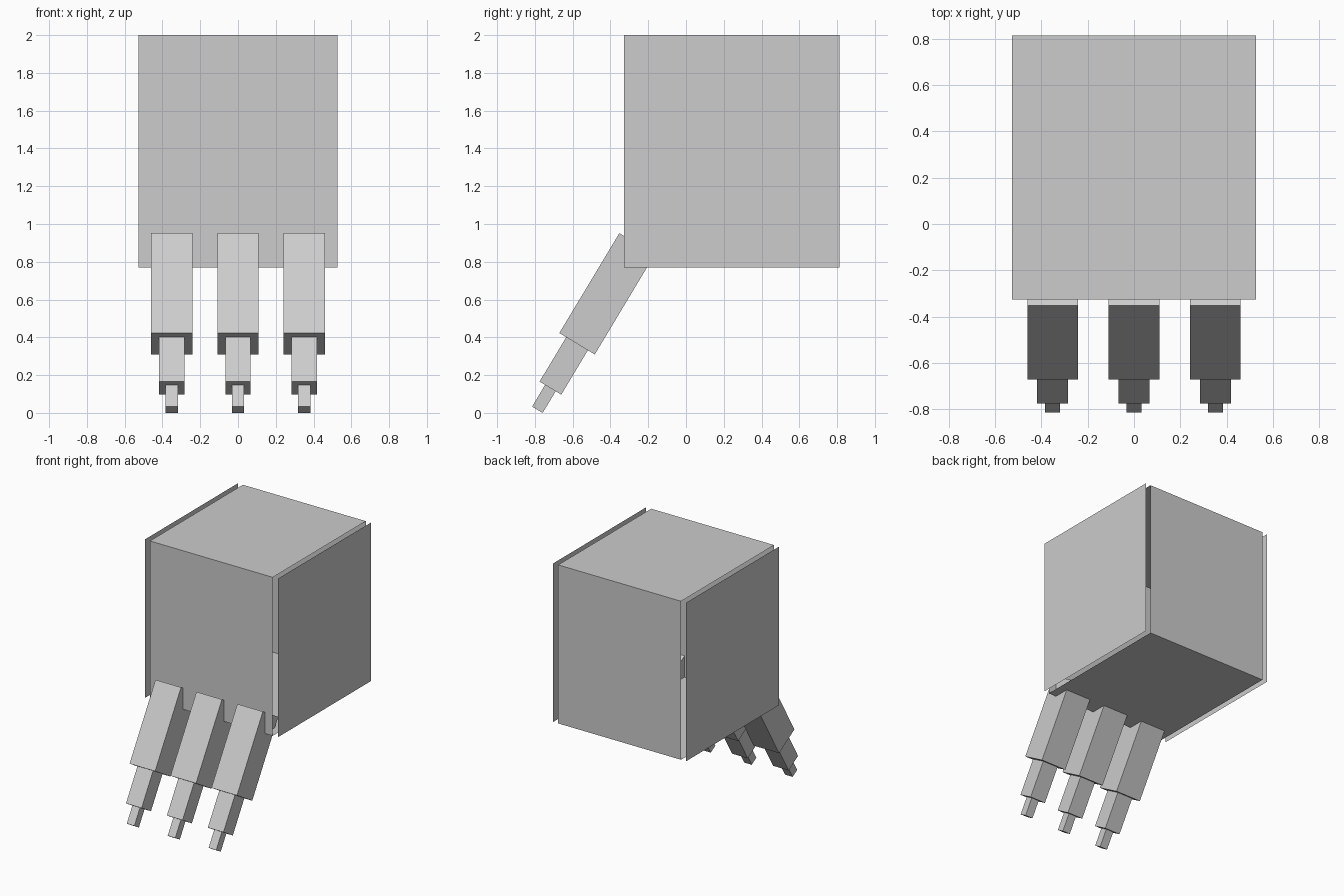
import bpy, bmesh, math
from mathutils import Matrix, Vector

if "Cube" in bpy.data.objects:
    bpy.data.objects.remove(bpy.data.objects["Cube"])

grey = bpy.data.materials.new("light_grey")
grey.diffuse_color = (0.604, 0.604, 0.604, 1)
grey.use_nodes = True
grey.node_tree.nodes["Principled BSDF"].inputs["Base Color"].default_value = grey.diffuse_color


def finish(bm, name):
    me = bpy.data.meshes.new(name)
    bm.to_mesh(me)
    bm.free()
    me.materials.append(grey)
    ob = bpy.data.objects.new(name, me)
    bpy.context.collection.objects.link(ob)
    return ob


# Body extents: side plates stand slightly outside the other four
X_IN, X_OUT = 0.527, 0.57
Y0, Y1 = -0.327, 0.813
Z0, Z1 = 0.771, 2.0
YM, ZM = (Y0 + Y1) / 2, (Z0 + Z1) / 2
HY, HZ = (Y1 - Y0) / 2, (Z1 - Z0) / 2


def plate(name, centre, u, v):
    """Thin sheet spanned by half-vectors u and v; normal is u x v."""
    c, u, v = Vector(centre), Vector(u), Vector(v)
    bm = bmesh.new()
    bm.faces.new([bm.verts.new(p) for p in (c - u - v, c + u - v, c + u + v, c - u + v)])
    finish(bm, name)


# Box of six separate sheets
plate("front_plate", (0, Y0, ZM), (X_IN, 0, 0), (0, 0, HZ))
plate("back_plate", (0, Y1, ZM), (-X_IN, 0, 0), (0, 0, HZ))
plate("top_plate", (0, YM, Z1), (X_IN, 0, 0), (0, HY, 0))
plate("bottom_plate", (0, YM, Z0), (-X_IN, 0, 0), (0, HY, 0))
plate("right_plate", (X_OUT, YM, ZM), (0, HY, 0), (0, 0, HZ))
plate("left_plate", (-X_OUT, YM, ZM), (0, -HY, 0), (0, 0, HZ))

# Stepped prongs: (half width, length) of each tier, thick to thin
TIERS = [(0.1095, 0.617), (0.067, 0.274), (0.0325, 0.134)]


def prong(name, x):
    bm = bmesh.new()
    rings, z = [], 0.0
    for half, length in TIERS:
        for level in (z, z - length):
            rings.append([bm.verts.new((sx * half, sy * half, level))
                          for sx, sy in ((-1, -1), (1, -1), (1, 1), (-1, 1))])
        z -= length
    bm.faces.new(rings[0])
    bm.faces.new(rings[-1][::-1])
    for a, b in zip(rings, rings[1:]):
        for i in range(4):
            j = (i + 1) % 4
            bm.faces.new((a[i], b[i], b[j], a[j]))
    bmesh.ops.recalc_face_normals(bm, faces=bm.faces)
    # lean forward out of the lower front edge
    bm.transform(Matrix.Translation((x, -0.259, 0.895)) @ Matrix.Rotation(math.radians(-31), 4, 'X'))
    finish(bm, name)


for label, x in (("left", -0.351), ("middle", 0), ("right", 0.351)):
    prong(label + "_prong", x)
